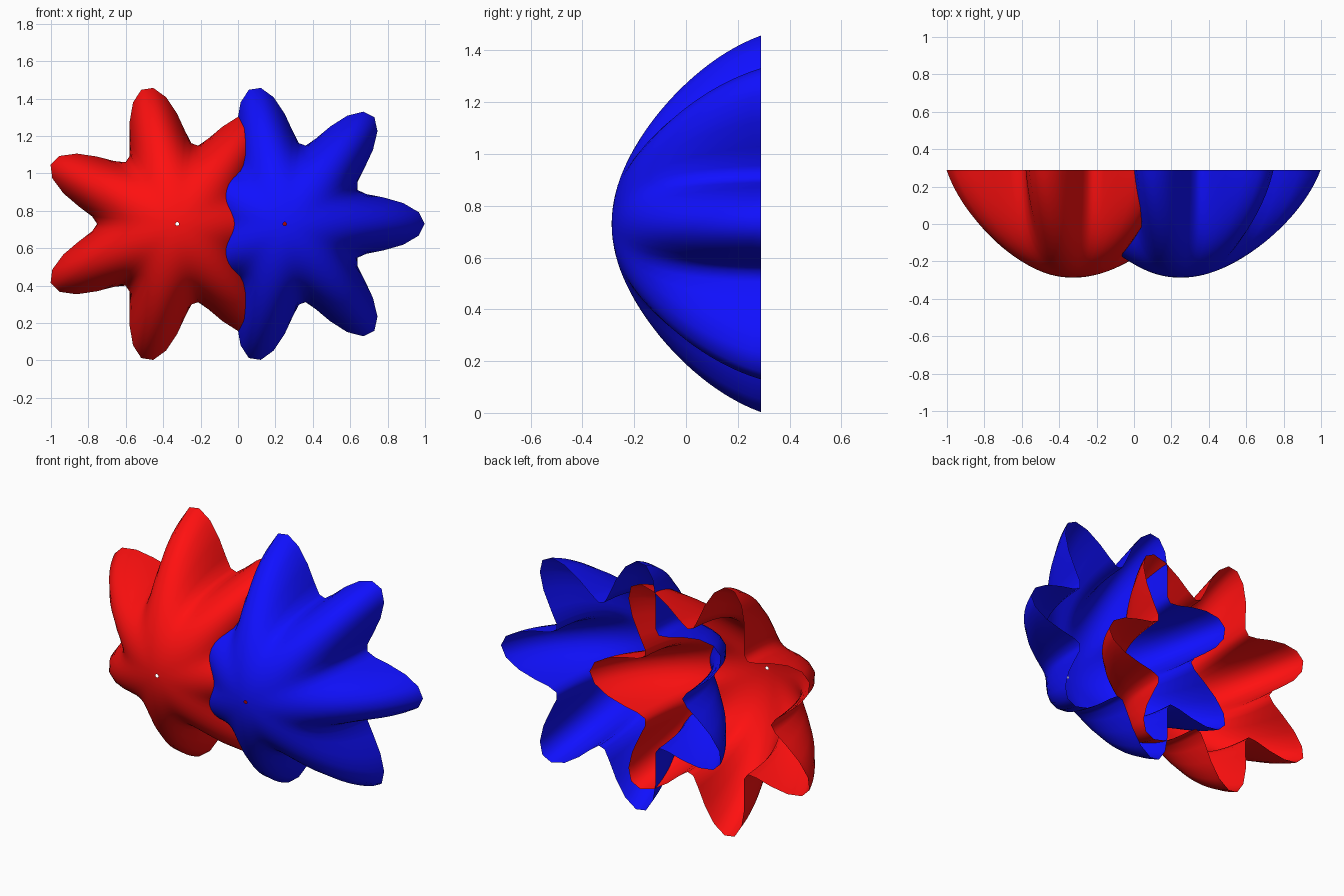
import bpy, bmesh, math

if "Cube" in bpy.data.objects:
    bpy.data.objects.remove(bpy.data.objects["Cube"])

SEGS, RINGS, LOBES = 72, 28, 7
CAP = math.radians(75)       # how far the bowl curve wraps round
MEAN, WAVE = 0.588, 0.16     # rim radius and lobe height
FRONT, BACK = -0.287, 0.289  # apex and open rim


def lobed_bowl(name, x, colour):
    bm = bmesh.new()
    rings = []
    # rings from the tiny hole at the apex out to the wavy rim
    for i in range(RINGS + 1):
        phi = CAP * (0.012 + 0.988 * i / RINGS)
        s = math.sin(phi) / math.sin(CAP)
        t = (1 - math.cos(phi)) / (1 - math.cos(CAP))
        ring = []
        for j in range(SEGS):
            a = 2 * math.pi * j / SEGS
            r = MEAN * s + WAVE * s ** 3 * math.cos(LOBES * a)
            ring.append(bm.verts.new((r * math.cos(a), FRONT + (BACK - FRONT) * t, r * math.sin(a))))
        rings.append(ring)
    for inner, outer in zip(rings, rings[1:]):
        for j in range(SEGS):
            k = (j + 1) % SEGS
            f = bm.faces.new((inner[j], inner[k], outer[k], outer[j]))
            f.smooth = True
    bmesh.ops.recalc_face_normals(bm, faces=bm.faces)
    me = bpy.data.meshes.new(name)
    bm.to_mesh(me)
    bm.free()
    mat = bpy.data.materials.new(name + "_colour")
    mat.diffuse_color = colour
    mat.use_nodes = True
    mat.node_tree.nodes["Principled BSDF"].inputs["Base Color"].default_value = mat.diffuse_color
    me.materials.append(mat)
    ob = bpy.data.objects.new(name, me)
    ob.location = (x, 0, 0.73)
    bpy.context.collection.objects.link(ob)


# two overlapping seven-lobed bowls, open at the back
lobed_bowl("red_flower_bowl", -0.325, (1, 0.005, 0.005, 1))
lobed_bowl("blue_flower_bowl", 0.25, (0.005, 0.005, 1, 1))
